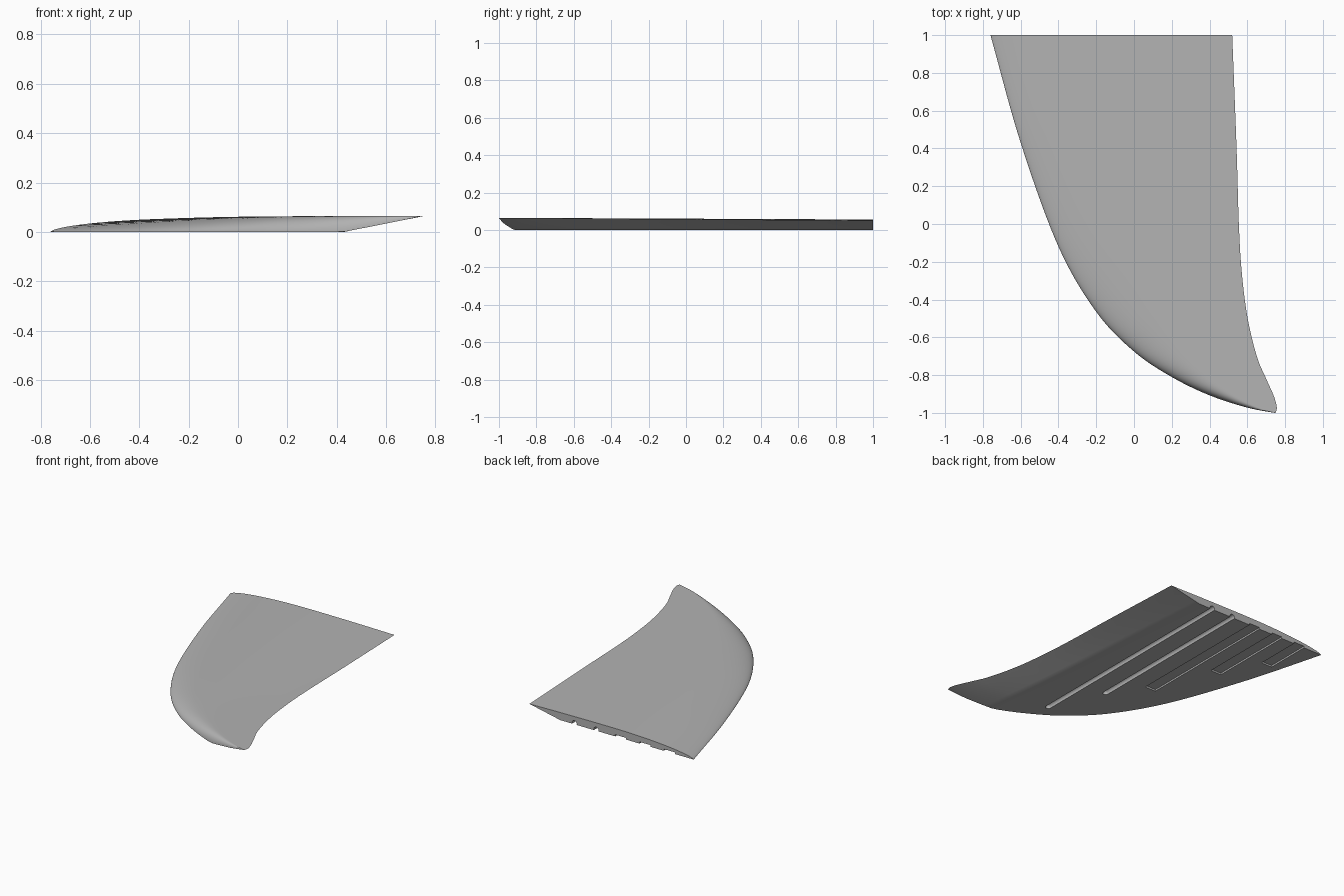
import bpy, bmesh, math
from mathutils import Matrix, Vector

if "Cube" in bpy.data.objects:
    bpy.data.objects.remove(bpy.data.objects["Cube"])

# outline control points (x, y), tip to root
LEADING = [(0.745, -1), (0.6, -0.972), (0.4, -0.907), (0.2, -0.81), (0, -0.675),
           (-0.2, -0.465), (-0.4, -0.12), (-0.6, 0.43), (-0.76, 1)]
TRAILING = [(0.75, -1), (0.756, -0.97), (0.74, -0.91), (0.7, -0.82), (0.65, -0.7), (0.6, -0.49),
            (0.57, -0.25), (0.555, 0), (0.543, 0.4), (0.52, 1)]


def smooth_curve(pts, steps=12):
    """Catmull-Rom curve through the points."""
    p = [Vector(q) for q in pts]
    p = [2 * p[0] - p[1]] + p + [2 * p[-1] - p[-2]]
    out = []
    for i in range(1, len(p) - 2):
        for k in range(steps):
            t = k / steps
            out.append(0.5 * (2 * p[i] + (p[i + 1] - p[i - 1]) * t
                              + (2 * p[i - 1] - 5 * p[i] + 4 * p[i + 1] - p[i + 2]) * t ** 2
                              + (3 * p[i] - p[i - 1] - 3 * p[i + 1] + p[i + 2]) * t ** 3))
    return out + [p[-2]]


def x_at(curve, y):
    for a, b in zip(curve, curve[1:]):
        if a.y <= y <= b.y:
            return a.x + (b.x - a.x) * (y - a.y) / max(b.y - a.y, 1e-9)
    return curve[-1].x if y > 0 else curve[0].x


def new_object(name, bm):
    bmesh.ops.recalc_face_normals(bm, faces=bm.faces)
    mesh = bpy.data.meshes.new(name)
    bm.to_mesh(mesh)
    bm.free()
    ob = bpy.data.objects.new(name, mesh)
    bpy.context.collection.objects.link(ob)
    return ob


lead, trail = smooth_curve(LEADING), smooth_curve(TRAILING)
SECTIONS, CHORD = 56, 36


def section(y):
    """Closed airfoil loop: top from nose to tail, then flat underside with a tail ramp."""
    x0, x1 = x_at(lead, y), x_at(trail, y)
    f = (1 - y) / 2
    z_tail = 0.05 + 0.015 * f
    ramp = 0.28 + 0.15 * min(1, f / 0.87)

    def under(x):
        return max(0, z_tail * (x - ramp) / (x1 - ramp))

    nose = 0.5 - 0.15 * f
    crest = 0.056 + 0.009 * f
    z0 = under(x0)
    top, bottom = [], []
    for i in range(CHORD + 1):
        t = (i / CHORD) ** 1.8
        x = x0 + (x1 - x0) * t
        rise = (1 - (1 - min(1, t / nose)) ** 2) ** (0.6 - 0.08 * f)
        fall = max(0, (t - nose) / (1 - nose)) ** 2
        z = z0 + (crest - z0) * rise - (crest - z_tail) * fall
        top.append((x, y, max(z, under(x) + 0.0003)))
    # underside points: flat panel, then the ramp starting on a clean edge
    knee = min(max(ramp, x0 + (x1 - x0) * 0.02), x1)
    for i in range(1, 7):
        bottom.append(x1 + (knee - x1) * i / 6)
    for i in range(1, 12):
        bottom.append(knee + (x0 - knee) * i / 12)
    return top + [(x, y, under(x)) for x in bottom]


# wing panel: loft of the sections from tip to root
bm = bmesh.new()
rings = []
for j in range(SECTIONS + 1):
    y = -1 + 2 * (j / SECTIONS) ** 2
    rings.append([bm.verts.new(co) for co in section(y)])
for a, b in zip(rings, rings[1:]):
    for i in range(len(a)):
        k = (i + 1) % len(a)
        bm.faces.new((a[i], a[k], b[k], b[i]))
bm.faces.new(rings[0])
bm.faces.new(rings[-1])
wing = new_object("wing_panel", bm)

grey = bpy.data.materials.new("light_grey")
grey.diffuse_color = (0.45, 0.45, 0.45, 1)
grey.use_nodes = True
grey.node_tree.nodes["Principled BSDF"].inputs["Base Color"].default_value = grey.diffuse_color
wing.data.materials.append(grey)


def cut(cutter):
    m = wing.modifiers.new(cutter.name, 'BOOLEAN')
    m.operation, m.solver, m.object = 'DIFFERENCE', 'EXACT', cutter
    bpy.context.view_layer.objects.active = wing
    bpy.ops.object.modifier_apply(modifier=m.name)
    bpy.data.objects.remove(cutter)


# round channels with domed ends, open at the root
for n, (x, y_end) in enumerate([(0.17, -0.69), (0.0, -0.31)]):
    bm = bmesh.new()
    r = 0.02
    bmesh.ops.create_uvsphere(bm, u_segments=20, v_segments=10, radius=r,
                              matrix=Matrix.Rotation(math.pi / 2, 4, 'X'))
    for v in bm.verts:
        if v.co.y > 0.001:
            v.co.y += 1.1 - y_end
        v.co += Vector((x, y_end + r, 0.006))
    cut(new_object(f"round_channel_{n}", bm))

# shallow flat slots, open at the root
for n, (x, y_end) in enumerate([(-0.19, -0.06), (-0.38, 0.38), (-0.57, 0.67)]):
    bm = bmesh.new()
    length = 1.1 - y_end
    bmesh.ops.create_cube(bm, size=1, matrix=Matrix.Translation((x, y_end + length / 2, 0))
                          @ Matrix.Diagonal((0.085, length, 0.024, 1)))
    cut(new_object(f"flat_slot_{n}", bm))

bpy.ops.object.select_all(action='DESELECT')
wing.select_set(True)
bpy.context.view_layer.objects.active = wing
bpy.ops.object.shade_smooth_by_angle(angle=math.radians(30))
